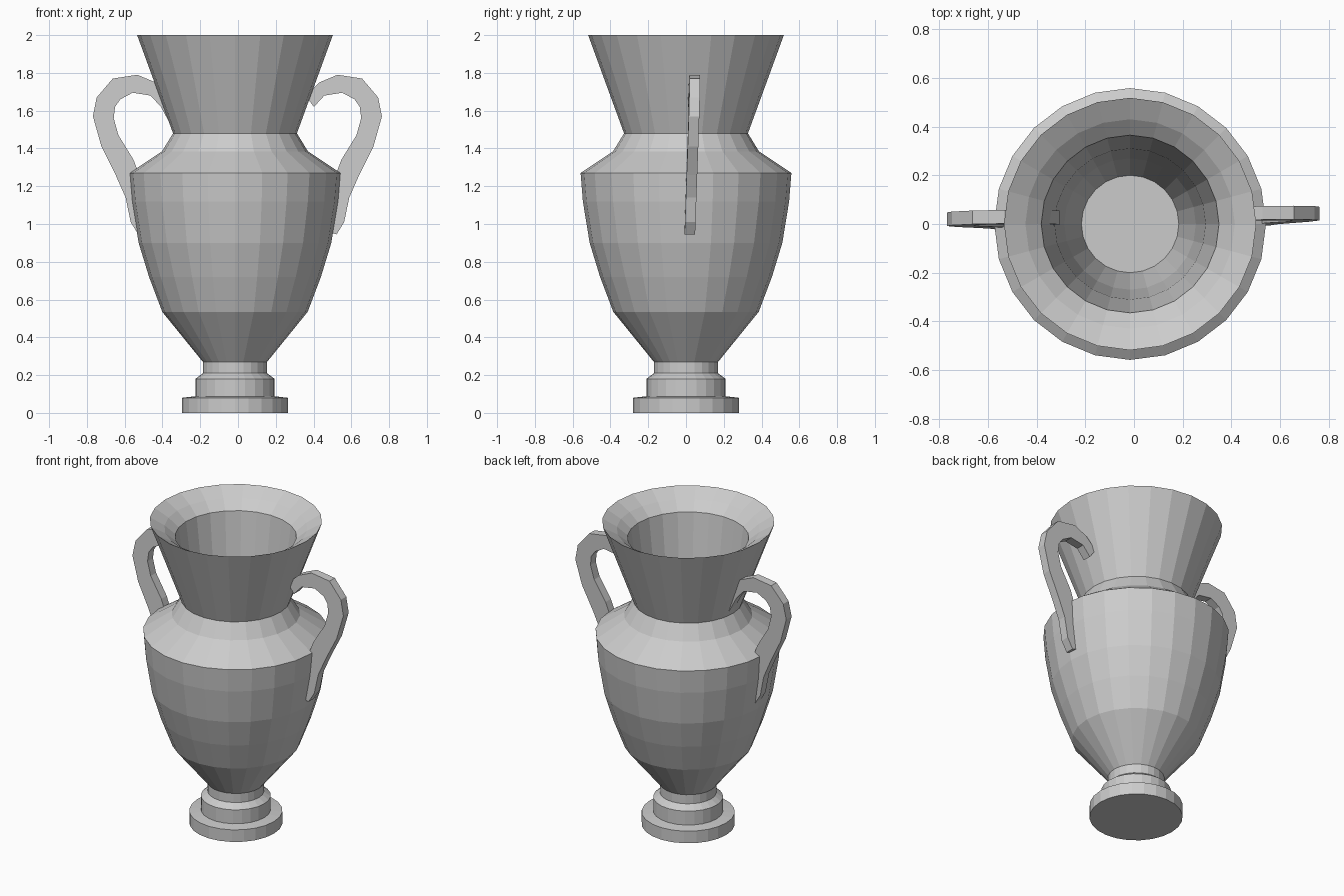
import bpy, bmesh
from math import cos, sin, tau

if "Cube" in bpy.data.objects:
    bpy.data.objects.remove(bpy.data.objects["Cube"])

SIDES = 24
CX = -0.016


def finish(bm, name):
    bmesh.ops.recalc_face_normals(bm, faces=bm.faces)
    me = bpy.data.meshes.new(name)
    bm.to_mesh(me)
    bm.free()
    ob = bpy.data.objects.new(name, me)
    bpy.context.collection.objects.link(ob)
    return ob


def lathe(name, profile):
    """Revolve (radius, z) points around the vase axis and cap both ends."""
    bm = bmesh.new()
    rings = [[bm.verts.new((CX + r * cos(tau * i / SIDES), r * sin(tau * i / SIDES), z))
              for i in range(SIDES)] for r, z in profile]
    for a, b in zip(rings, rings[1:]):
        for i in range(SIDES):
            j = (i + 1) % SIDES
            bm.faces.new((a[i], a[j], b[j], b[i]))
    bm.faces.new(rings[0])
    bm.faces.new(rings[-1])
    return finish(bm, name)


def handle(name, pairs, side):
    """Flat ribbon between outer and inner edge points, slightly tilted."""
    bm = bmesh.new()
    loops = []
    for ox, oz, ix, iz in pairs:
        loop = []
        for x, z, t in ((ox, oz, -0.028), (ix, iz, -0.028), (ix, iz, 0.028), (ox, oz, 0.028)):
            x = side * x - 0.003
            y = 0.035 + 0.03 * (z - 1.7) + 0.015 * x + t
            loop.append(bm.verts.new((x, y, z)))
        loops.append(loop)
    for a, b in zip(loops, loops[1:]):
        for i in range(4):
            j = (i + 1) % 4
            bm.faces.new((a[i], a[j], b[j], b[i]))
    bm.faces.new(loops[0])
    bm.faces.new(loops[-1])
    return finish(bm, name)


# Foot, belly, shoulder, flared neck, lip and hollow inside
lathe("vase_body", [
    (0.28, 0), (0.28, 0.08), (0.21, 0.088), (0.21, 0.18), (0.17, 0.21), (0.17, 0.27),
    (0.385, 0.535), (0.455, 0.72), (0.51, 0.90), (0.546, 1.12), (0.558, 1.27),
    (0.386, 1.385), (0.328, 1.48), (0.518, 2.0),
    (0.43, 1.95), (0.365, 1.895), (0.31, 1.48), (0.27, 0.90), (0.20, 0.55)])

# Ear-shaped handles: outer x, outer z, inner x, inner z
ear = [
    (0.30, 1.56, 0.34, 1.50), (0.36, 1.68, 0.405, 1.62), (0.435, 1.75, 0.46, 1.68),
    (0.53, 1.79, 0.555, 1.695), (0.66, 1.77, 0.62, 1.66), (0.745, 1.67, 0.648, 1.62),
    (0.765, 1.57, 0.655, 1.56), (0.72, 1.41, 0.63, 1.47), (0.645, 1.26, 0.55, 1.34),
    (0.592, 1.14, 0.49, 1.18), (0.565, 1.01, 0.48, 1.05), (0.525, 0.945, 0.47, 0.96)]
handle("left_handle", ear, -1)
handle("right_handle", ear[1:], 1)
